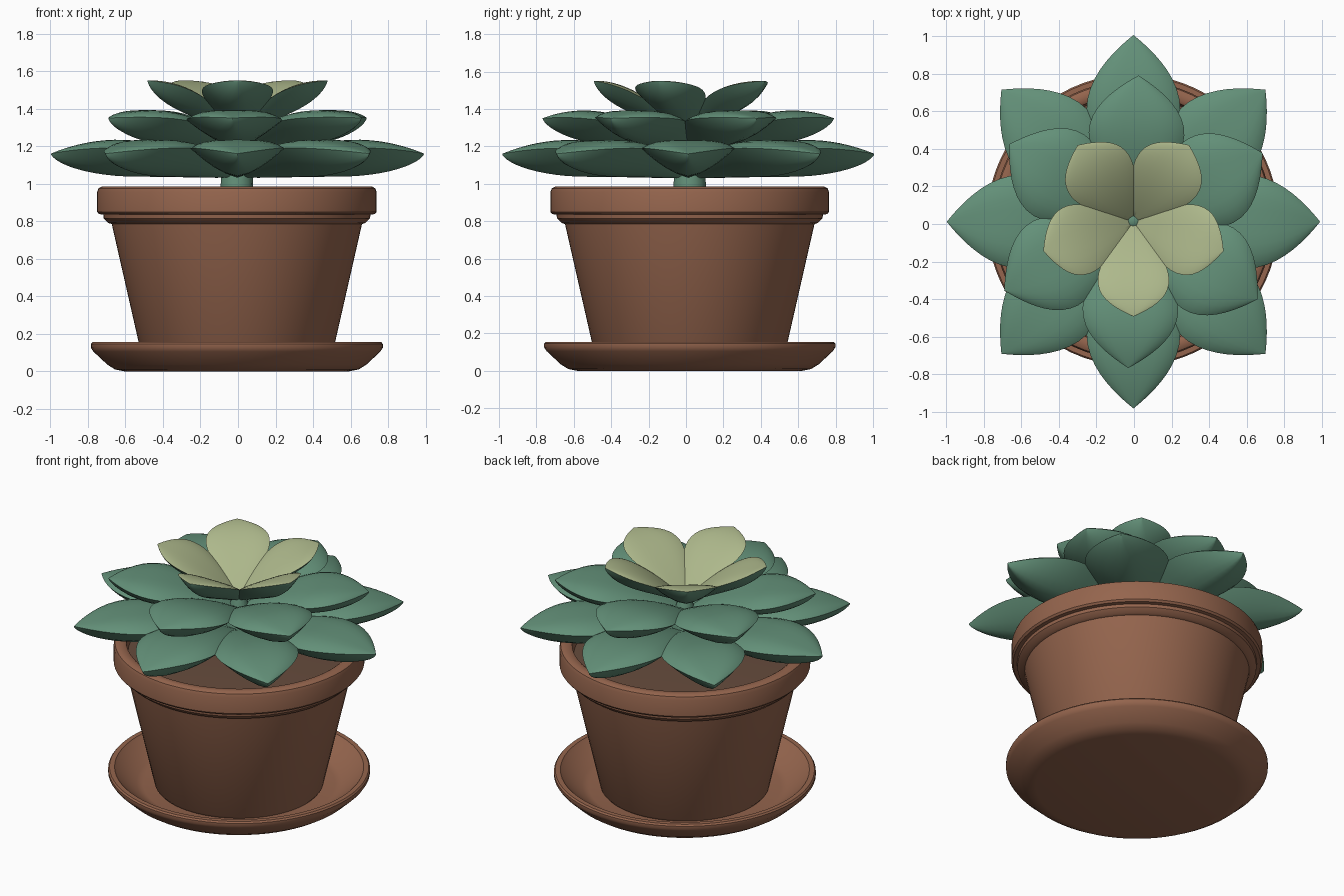
import bpy
import bmesh
import math

cube = bpy.data.objects.get("Cube")
if cube:
    bpy.data.objects.remove(cube, do_unlink=True)


def material(name, rgb):
    mat = bpy.data.materials.new(name)
    mat.use_nodes = True
    colour = (*rgb, 1)
    mat.diffuse_color = colour
    mat.node_tree.nodes["Principled BSDF"].inputs["Base Color"].default_value = colour
    return mat


terracotta = material("terracotta", (0.30, 0.13, 0.075))
earth = material("dark soil", (0.13, 0.07, 0.045))
green = material("leaf green", (0.125, 0.28, 0.19))
pale = material("pale leaf green", (0.42, 0.48, 0.26))


def finish(name, bm, mats, location, angle=35):
    bmesh.ops.recalc_face_normals(bm, faces=bm.faces)
    mesh = bpy.data.meshes.new(name)
    bm.to_mesh(mesh)
    bm.free()
    obj = bpy.data.objects.new(name, mesh)
    bpy.context.collection.objects.link(obj)
    obj.location = location
    for mat in mats:
        mesh.materials.append(mat)
    bpy.ops.object.select_all(action="DESELECT")
    obj.select_set(True)
    bpy.context.view_layer.objects.active = obj
    bpy.ops.object.shade_smooth_by_angle(angle=math.radians(angle))
    return obj


def lathe(name, profile, mat, steps=72):
    """Spin a radius/height profile about the vertical axis."""
    bm = bmesh.new()
    verts = [bm.verts.new((r, 0, z)) for r, z in profile]
    edges = [bm.edges.new(pair) for pair in zip(verts, verts[1:])]
    bmesh.ops.spin(bm, geom=verts + edges, cent=(0, 0, 0), axis=(0, 0, 1),
                   angle=2 * math.pi, steps=steps, use_duplicate=False)
    bmesh.ops.remove_doubles(bm, verts=bm.verts, dist=0.0005)
    return finish(name, bm, [mat], (-0.006, 0.02, 0))


# Saucer, pot and soil
lathe("saucer", [(0, 0), (0.60, 0), (0.65, 0.01), (0.69, 0.035), (0.765, 0.105),
                 (0.778, 0.125), (0.778, 0.145), (0.77, 0.155), (0.74, 0.155),
                 (0.725, 0.14), (0.61, 0.055), (0.57, 0.045), (0, 0.045)], terracotta)
lathe("pot", [(0, 0.045), (0.49, 0.045), (0.502, 0.06), (0.667, 0.785), (0.685, 0.79),
              (0.71, 0.815), (0.712, 0.835), (0.735, 0.838), (0.745, 0.85),
              (0.745, 0.955), (0.738, 0.975), (0.72, 0.985), (0.685, 0.985),
              (0.67, 0.975), (0.65, 0.85), (0, 0.85)], terracotta)
lathe("soil", [(0, 0.935), (0.35, 0.93), (0.665, 0.91)], earth)
lathe("stem", [(0, 0.9), (0.09, 0.9), (0.08, 1.15), (0.035, 1.29), (0, 1.31)], green, 16)


def leaf(name, length, width, height, dome, depth, turn, tip_power, top_mat):
    """Teardrop leaf with a flat-domed top and a keeled underside."""
    base, rise, droop = height
    rows, cols = 20, 12
    bm = bmesh.new()
    rings = []
    for i in range(rows + 1):
        t = 0.03 + 0.97 * math.sin(i / rows * math.pi / 2)
        if t < 0.6:
            w = 0.06 + 0.94 * (1 - (1 - t / 0.6) ** 1.6)
        else:
            w = max(0, 1 - ((t - 0.6) / 0.4) ** tip_power)
        z = base + rise * t + droop * t * t
        ring = []
        for j in range(2 * cols):
            s = math.cos(math.pi * j / cols)
            if j <= cols:
                dz = dome * w * (1 - s ** 4)
            else:
                dz = -depth * w ** 0.7 * (1 - abs(s) ** 1.6)
            ring.append(bm.verts.new((length * t, width * w * s, z + dz)))
        rings.append(ring)
    for a, b in zip(rings, rings[1:]):
        for j in range(2 * cols):
            k = (j + 1) % (2 * cols)
            face = bm.faces.new((a[j], a[k], b[k], b[j]))
            face.material_index = 0 if j < cols else 1
    bm.faces.new(rings[0]).material_index = 1
    bmesh.ops.remove_doubles(bm, verts=bm.verts, dist=0.0004)
    obj = finish(name, bm, [top_mat, green], (-0.003, 0.012, 0), 45)
    obj.rotation_euler.z = math.radians(turn)


# Three rings of leaves, from the lowest to the innermost
tiers = [
    ("outer_leaf", 8, 0, 0.995, 0.25, (1.06, 0.386, -0.286), 0.045, 0.15, 2.0, green),
    ("middle_leaf", 6, 28, 0.78, 0.255, (1.20, 0.36, -0.21), 0.045, 0.13, 2.1, green),
    ("inner_leaf", 5, 54, 0.505, 0.19, (1.27, 0.49, -0.21), 0.015, 0.11, 2.5, pale),
]
for name, count, start, length, width, height, dome, depth, power, top in tiers:
    for n in range(count):
        leaf(f"{name}_{n + 1}", length, width, height, dome, depth,
             start + n * 360 / count, power, top)
